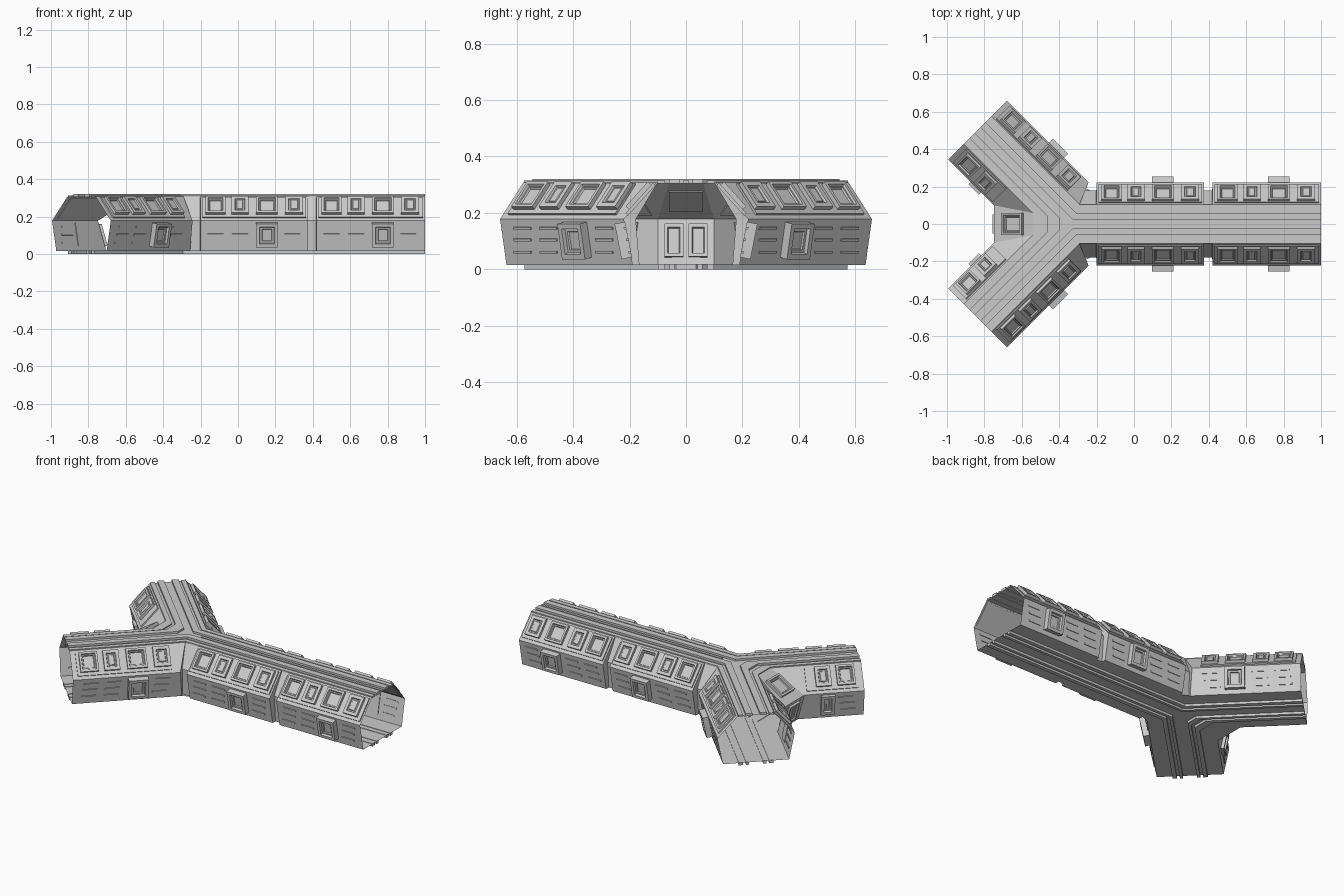
import bpy, bmesh, math
from mathutils import Vector, Matrix

if "Cube" in bpy.data.objects:
    bpy.data.objects.remove(bpy.data.objects["Cube"])

R2 = math.sqrt(2)
X0 = -0.335                     # where the three corridor axes meet
END = 0.71                      # arm length
WIDE = [(0.19, 0.015), (0.222, 0.178), (0.105, 0.308)]     # (half width, z)
NARROW = [(0.165, 0.015), (0.178, 0.178), (0.1, 0.308)]
WALL_Y = [0.1, 0.1, 0.06]       # half width of the wall between the arms


def plan(side, s, w):
    """Plan position at distance s along a corridor side, offset w from its axis."""
    if side == "main":
        return (s, w)
    if side == "outer":
        return (X0 + (w - s) / R2, (s + w) / R2)
    return (X0 - (s + w) / R2, (s - w) / R2)


def make(name, bm, mirror=False):
    bmesh.ops.recalc_face_normals(bm, faces=bm.faces)
    me = bpy.data.meshes.new(name)
    bm.to_mesh(me)
    bm.free()
    ob = bpy.data.objects.new(name, me)
    bpy.context.collection.objects.link(ob)
    if mirror:
        m = ob.modifiers.new("mirror", "MIRROR")
        m.use_axis = (False, True, False)
    return ob


def column(side, s, prof):
    return [Vector((*plan(side, s, w), z)) for w, z in prof]


def corner(prof):
    return [Vector((X0 + w * (R2 - 1), w, z)) for w, z in prof]


# Hollow Y-shaped shell: columns of the wall profile round the plan
half = [column("main", x, p) for x, p in
        [(1.0, WIDE), (0.42, WIDE), (0.418, NARROW), (0.375, NARROW),
         (0.373, WIDE), (-0.2, WIDE), (-0.202, NARROW)]]
half += [corner(NARROW), corner(WIDE), column("outer", END, WIDE)]
gap = len(half) - 1
half.append(column("inner", END, WIDE))
half.append([Vector((*plan("inner", y * R2 + w, w), z))
             for (w, z), y in zip(WIDE, WALL_Y)])
flip = [[Vector((p.x, -p.y, p.z)) for p in c] for c in reversed(half)]
ring = half + flip
n = len(ring)
bm = bmesh.new()
vs = [[bm.verts.new(p) for p in c] for c in ring]
for i in range(n - 1):
    if i in (gap, n - 2 - gap):        # open arm ends
        continue
    for k in range(2):
        bm.faces.new((vs[i][k], vs[i + 1][k], vs[i + 1][k + 1], vs[i][k + 1]))
for k in (0, 2):
    f = bm.faces.new([c[k] for c in vs])
    bmesh.ops.triangulate(bm, faces=[f])
make("corridor_shell", bm)


# Rails running along roof and floor
def prism(bm, pts, z0, z1):
    lo = [bm.verts.new((x, y, z0)) for x, y in pts]
    hi = [bm.verts.new((x, y, z1)) for x, y in pts]
    bm.faces.new(lo)
    bm.faces.new(hi)
    for i in range(len(pts)):
        j = (i + 1) % len(pts)
        bm.faces.new((lo[i], lo[j], hi[j], hi[i]))


def outer_path(w):
    return [(1.0, w), (X0 + w * (R2 - 1), w), plan("outer", END, w)]


def inner_path(w):
    y = 0.02 + 0.4 * w
    a, b = plan("inner", END, w), plan("inner", y * R2 + w, w)
    return [a, b, (b[0], -b[1]), (a[0], -a[1])]


def rails(name, bands, z0, z1):
    bm = bmesh.new()
    for w0, w1 in bands:
        p = outer_path(w0) + outer_path(w1)[::-1]
        prism(bm, p, z0, z1)
        prism(bm, [(x, -y) for x, y in p], z0, z1)
        prism(bm, inner_path(w0) + inner_path(w1)[::-1], z0, z1)
    make(name, bm)


rails("roof_outer_rails", [(0.075, 0.103)], 0.304, 0.314)
rails("roof_inner_rails", [(0.022, 0.06)], 0.304, 0.32)
rails("floor_rails", [(0.04, 0.058), (0.075, 0.1)], 0.0, 0.018)
bm = bmesh.new()
prism(bm, [(-0.25, -0.008), (1, -0.008), (1, 0.008), (-0.25, 0.008)], 0.304, 0.316)
make("roof_centre_rail", bm)


# Rectangular panels, optionally with stepped recesses
def panel(bm, c, u, v, nrm, su, sv, depth, steps=()):
    back = 0.004
    m = Matrix((u * su, v * sv, nrm * (depth + back))).transposed().to_4x4()
    m.translation = c + nrm * (depth - back) / 2
    new = bmesh.ops.create_cube(bm, size=1, matrix=m)["verts"]
    faces = {f for vert in new for f in vert.link_faces}
    top = max(faces, key=lambda f: (f.calc_center_median() - c).dot(nrm))
    for inset, push in steps:
        bmesh.ops.inset_region(bm, faces=[top], thickness=inset, use_even_offset=True)
        bmesh.ops.inset_region(bm, faces=[top], thickness=0.003, use_even_offset=True)
        bmesh.ops.translate(bm, verts=top.verts, vec=nrm * push)


def on_side(bm, side, s, level, f, su, sv, depth, steps=()):
    """Place a panel on the lower wall (level 0) or sloped roof (level 1)."""
    (w0, z0), (w1, z1) = WIDE[level], WIDE[level + 1]
    a = Vector((*plan(side, s, w0), z0))
    b = Vector((*plan(side, s, w1), z1))
    u = (Vector((*plan(side, s + 1, w0), z0)) - a).normalized()
    v = (b - a).normalized()
    nrm = u.cross(v)
    out = Vector((*plan(side, s, 1), 0)) - Vector((*plan(side, s, 0), 0))
    if nrm.dot(out) < 0:
        u, nrm = -u, -nrm
    panel(bm, a.lerp(b, f), u, v, nrm, su, sv, depth, steps)


BIG = [(0.012, -0.008), (0.006, -0.006)]
SMALL = [(0.018, -0.008), (0.006, 0.004)]
# side, section start, direction, section length
sections = [("main", -0.2, 1, 0.573), ("main", 0.42, 1, 0.58),
            ("outer", 0.69, -1, 0.56), ("inner", 0.69, -1, 0.32)]
slabs, wins, doors, slots = (bmesh.new() for _ in range(4))
for side, s0, d, length in sections:
    inner = side == "inner"
    on_side(slabs, side, s0 + d * length / 2, 1, 0.53, length - 0.02, 0.145, 0.008)
    spots = [(0.08, 0.105, BIG), (0.21, 0.09, SMALL),
             (0.355, 0.115, BIG), (0.5, 0.095, SMALL)]
    for off, wid, steps in spots[:2 if inner else 4]:
        on_side(wins, side, s0 + d * off, 1, 0.56, wid, 0.118, 0.024, steps)
    door = 0.19 if inner else 0.355
    on_side(doors, side, s0 + d * door, 0, 0.55, 0.08 if inner else 0.115, 0.128,
            0.018 if inner else 0.034, [(0.018, -0.014), (0.01, -0.006)])
    for off in ([0.08] if inner else [0.08, 0.21, 0.49]):
        for k, f in enumerate((0.28, 0.55, 0.8)):
            on_side(slots, side, s0 + d * (off + 0.008 * (k - 1)), 0, f, 0.085, 0.009, 0.005)
make("roof_slabs", slabs, True)
make("roof_windows", wins, True)
make("side_doors", doors, True)
make("wall_slots", slots, True)

# Wall between the two arms: twin panels inside, roof window outside
bm = bmesh.new()
wx = [plan("inner", y * R2 + w, w)[0] for (w, z), y in zip(WIDE, WALL_Y)]
Y, Z = Vector((0, 1, 0)), Vector((0, 0, 1))
low = Vector(((wx[0] + wx[1]) / 2, 0, 0.1))
v = Vector((wx[1] - wx[0], 0, 0.163)).normalized()
for y in (-0.043, 0.043):
    panel(bm, low + Y * y, Y, v, Y.cross(v), 0.068, 0.12, 0.014, [(0.012, -0.008)])
panel(bm, low, -Y, v, -Y.cross(v), 0.1, 0.125, 0.015, BIG)
make("end_wall_panels", bm)
bm = bmesh.new()
v = Vector((wx[2] - wx[1], 0, 0.13)).normalized()
mid = Vector(((wx[1] + wx[2]) / 2, 0, 0.243))
panel(bm, mid, -Y, v, -Y.cross(v), 0.12, 0.13, 0.018, BIG)
make("end_wall_window", bm)
